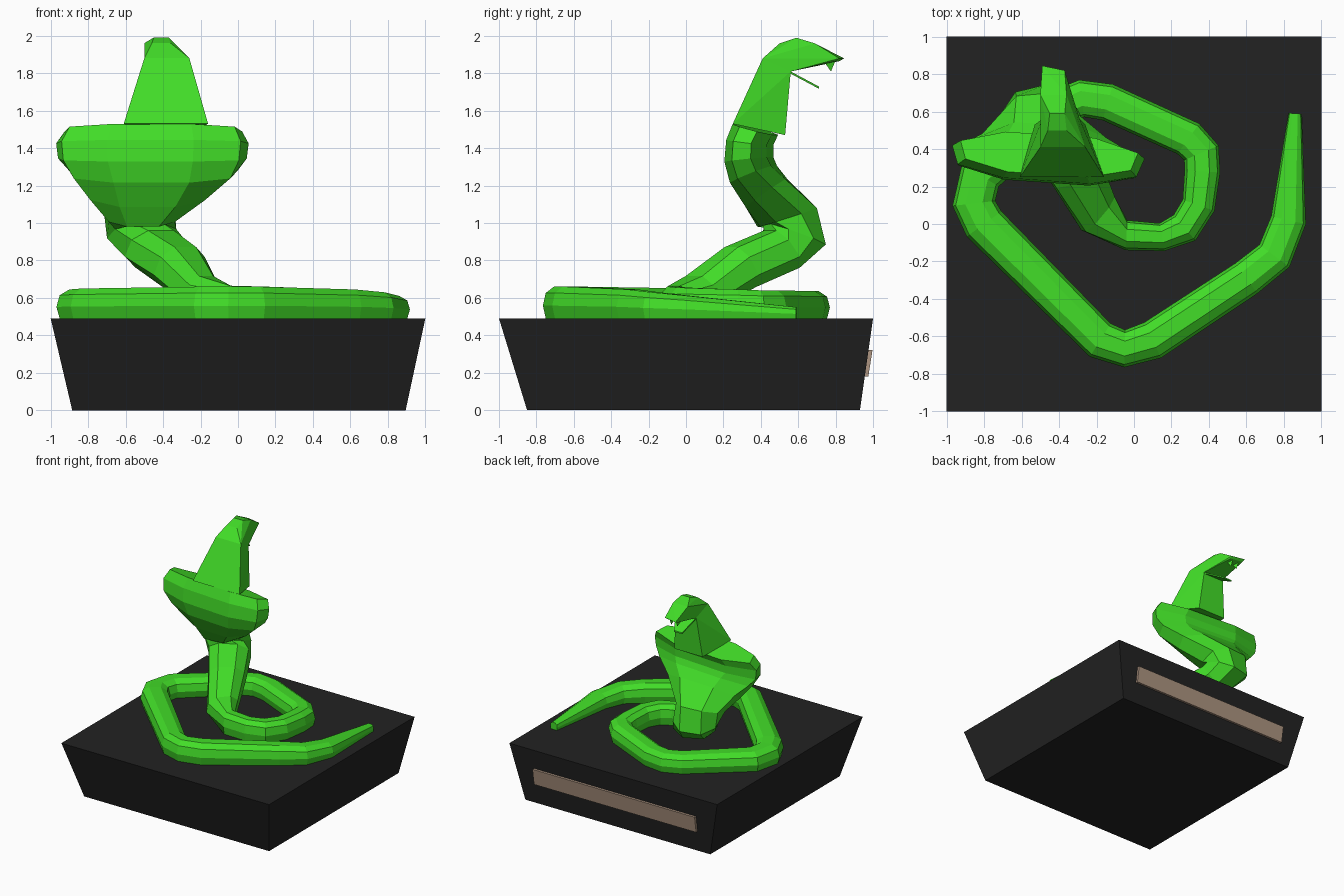
import bpy, bmesh, math
from mathutils import Vector

if "Cube" in bpy.data.objects:
    bpy.data.objects.remove(bpy.data.objects["Cube"])


def material(name, rgb):
    m = bpy.data.materials.new(name)
    m.use_nodes = True
    m.diffuse_color = (*rgb, 1)
    m.node_tree.nodes["Principled BSDF"].inputs["Base Color"].default_value = (*rgb, 1)
    return m


green = material("bright green", (0.054, 0.72, 0.021))
black = material("soft black", (0.016, 0.016, 0.016))
tan = material("tan plaque", (0.42, 0.30, 0.22))


def finish(name, bm, mat):
    bmesh.ops.recalc_face_normals(bm, faces=bm.faces)
    mesh = bpy.data.meshes.new(name)
    bm.to_mesh(mesh)
    bm.free()
    mesh.materials.append(mat)
    ob = bpy.data.objects.new(name, mesh)
    bpy.context.collection.objects.link(ob)
    return ob


def loft(name, rings, mat):
    bm = bmesh.new()
    loops = [[bm.verts.new(p) for p in ring] for ring in rings]
    n = len(loops[0])
    for a, b in zip(loops, loops[1:]):
        for i in range(n):
            j = (i + 1) % n
            bm.faces.new((a[i], a[j], b[j], b[i]))
    bm.faces.new(loops[0])
    bm.faces.new(loops[-1])
    return finish(name, bm, mat)


def hull(name, points, mat):
    bm = bmesh.new()
    for p in points:
        bm.verts.new(p)
    bmesh.ops.convex_hull(bm, input=bm.verts)
    bmesh.ops.dissolve_limit(bm, angle_limit=0.02, verts=bm.verts, edges=bm.edges)
    return finish(name, bm, mat)


def rect(x0, x1, y0, y1, z):
    return [(x0, y0, z), (x1, y0, z), (x1, y1, z), (x0, y1, z)]


# Tapered plinth and the plaque on its sloping back face
FLOOR = 0.49
loft("plinth", [rect(-0.885, 0.895, -0.85, 0.93, 0), rect(-1, 1, -1, 1, FLOOR)], black)
loft("plaque", [rect(-0.78, 0.78, 0.94, 0.975, 0.18),
                rect(-0.78, 0.78, 0.95, 0.997, 0.32)], tan)


def ring(center, side, normal, half_w, half_t, half_profile):
    profile = half_profile + [(-u, v) for u, v in reversed(half_profile)]
    return [center + side * (u * half_w) + normal * (v * half_t) for u, v in profile]


UP = Vector((0, 0, 1))
COIL_PROFILE = [(0.4, 1), (0.85, 0.6), (1, -0.2), (0.85, -1)]
NECK_PROFILE = [(0.45, 1), (0.93, 0.5), (1, -0.4), (0.5, -1)]

# Coil on the plinth, tail tip first: x, y, half width, top height
coil = [
    (0.86, 0.59, 0.035, 0.55), (0.825, 0.02, 0.095, 0.61), (0.75, -0.17, 0.1, 0.63),
    (0.6, -0.29, 0.1, 0.645), (0.1, -0.62, 0.105, 0.66), (-0.05, -0.665, 0.1, 0.66),
    (-0.18, -0.62, 0.105, 0.66), (-0.8, 0.0, 0.115, 0.65), (-0.855, 0.11, 0.115, 0.645),
    (-0.82, 0.26, 0.115, 0.64), (-0.4, 0.62, 0.1, 0.635), (-0.28, 0.67, 0.1, 0.635),
    (-0.14, 0.65, 0.1, 0.635), (0.29, 0.455, 0.1, 0.64), (0.36, 0.38, 0.1, 0.64),
    (0.365, 0.28, 0.095, 0.645), (0.345, 0.1, 0.09, 0.65), (0.27, -0.02, 0.09, 0.655),
    (0.15, -0.07, 0.075, 0.66), (-0.04, -0.06, 0.08, 0.665)]
flat = [Vector((x, y, 0)) for x, y, _, _ in coil]
rings = []
for i, (x, y, w, top) in enumerate(coil):
    back = (flat[i] - flat[max(i - 1, 0)]).normalized()
    ahead = (flat[min(i + 1, len(flat) - 1)] - flat[i]).normalized()
    side = (back + ahead).normalized().cross(UP)
    half = (top - FLOOR) / 2
    rings.append(ring(Vector((x, y, FLOOR + half)), side, UP, w, half, COIL_PROFILE))

# Rising neck and spread hood: x, y, z, yaw, pitch, half width, half thickness
neck = [
    (-0.19, 0.06, 0.62, 50, 15, 0.13, 0.1), (-0.31, 0.29, 0.765, 32, 28, 0.15, 0.12),
    (-0.44, 0.51, 0.86, 26, 34, 0.17, 0.12), (-0.51, 0.58, 0.94, 14, 70, 0.18, 0.16),
    (-0.52, 0.54, 1.03, 5, 108, 0.19, 0.16), (-0.48, 0.43, 1.16, -2, 125, 0.33, 0.13),
    (-0.455, 0.36, 1.26, -4, 112, 0.45, 0.12), (-0.46, 0.335, 1.34, -4, 96, 0.505, 0.115),
    (-0.46, 0.34, 1.43, -4, 83, 0.515, 0.11), (-0.455, 0.37, 1.5, -4, 75, 0.475, 0.11)]
for x, y, z, yaw, pitch, w, t in neck:
    a, p = math.radians(yaw), math.radians(pitch)
    side = Vector((math.cos(a), math.sin(a), 0))
    forward = Vector((-math.sin(a), math.cos(a), 0))
    normal = UP * math.cos(p) - forward * math.sin(p)
    rings.append(ring(Vector((x, y, z)), side, normal, w, t, NECK_PROFILE))
loft("snake_body_and_hood", rings, green)

# Upper neck, tapering to the back of the head
brow = [(-0.5, 0.41, 1.88), (-0.26, 0.41, 1.88), (-0.49, 0.56, 1.81), (-0.29, 0.56, 1.81)]
hull("upper_neck", [(-0.61, 0.25, 1.53), (-0.16, 0.25, 1.53),
                    (-0.53, 0.53, 1.47), (-0.26, 0.53, 1.47)] + brow, green)

# Head with a snout reaching backwards over the open mouth
hull("head", brow + [
    (-0.46, 0.5, 1.96), (-0.36, 0.5, 1.96), (-0.45, 0.59, 1.99), (-0.37, 0.59, 1.99),
    (-0.5, 0.69, 1.96), (-0.36, 0.69, 1.96), (-0.49, 0.845, 1.88), (-0.37, 0.82, 1.88),
    (-0.485, 0.82, 1.865), (-0.375, 0.8, 1.865)], green)

# Thin lower jaw
jaw = [(-0.49, 0.55, 1.815), (-0.29, 0.55, 1.815), (-0.38, 0.71, 1.73), (-0.46, 0.71, 1.73)]
hull("lower_jaw", jaw + [(x, y, z - 0.012) for x, y, z in jaw], green)

# Pair of fangs
for label, x in (("left_fang", -0.4), ("right_fang", -0.46)):
    hull(label, [(x - 0.02, 0.74, 1.86), (x + 0.02, 0.74, 1.86),
                 (x, 0.8, 1.87), (x, 0.775, 1.81)], green)
